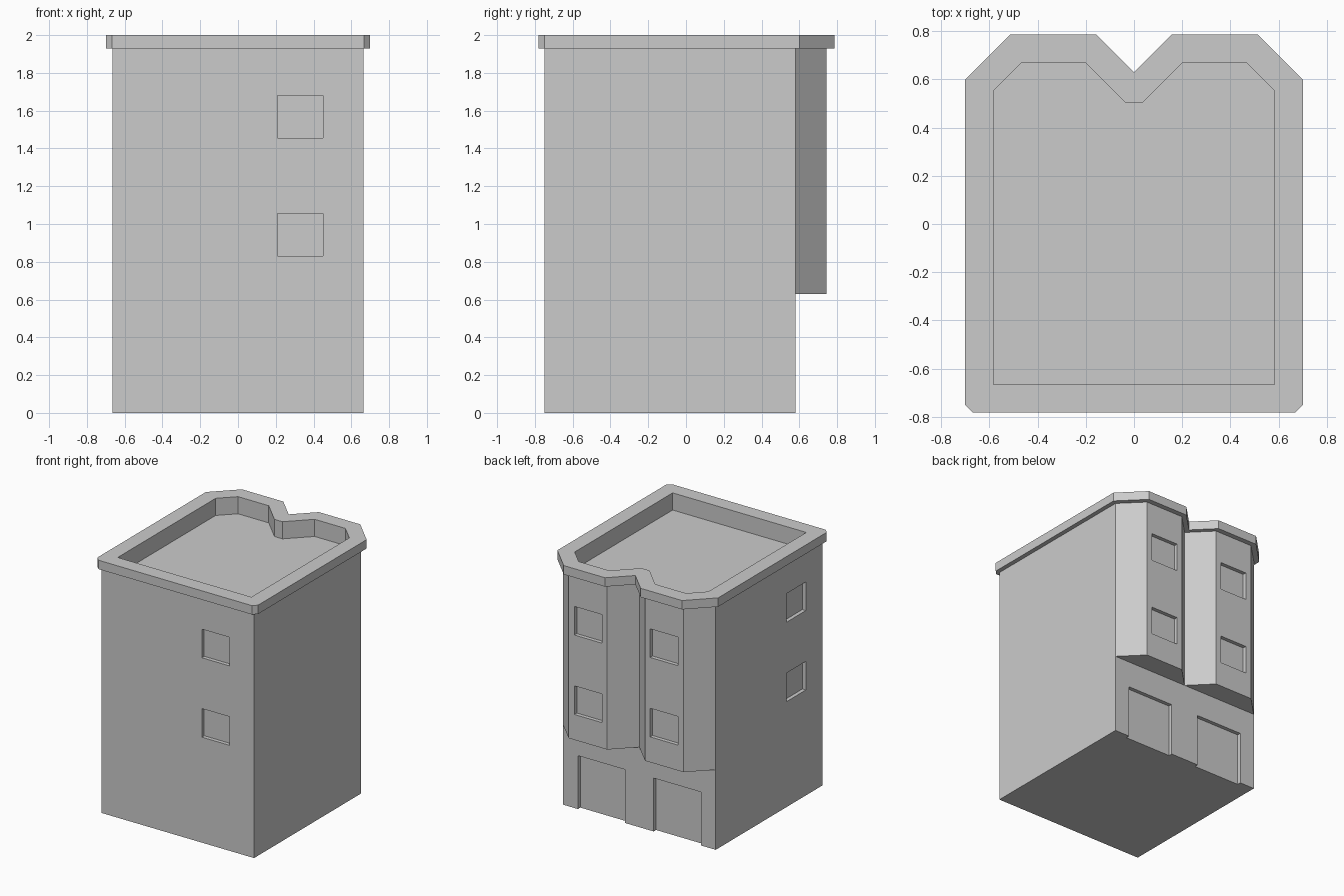
import bpy, bmesh
from mathutils import Matrix

cube = bpy.data.objects.get("Cube")
if cube:
    bpy.data.objects.remove(cube, do_unlink=True)

plaster = bpy.data.materials.new("light_grey")
plaster.use_nodes = True
grey = (0.6, 0.6, 0.6, 1)
plaster.diffuse_color = grey
plaster.node_tree.nodes["Principled BSDF"].inputs["Base Color"].default_value = grey


def make_object(name, bm):
    bmesh.ops.recalc_face_normals(bm, faces=bm.faces)
    mesh = bpy.data.meshes.new(name)
    bm.to_mesh(mesh)
    bm.free()
    mesh.materials.append(plaster)
    obj = bpy.data.objects.new(name, mesh)
    bpy.context.collection.objects.link(obj)
    return obj


def outline(half):
    """Mirror a half outline (back notch round to the front) into a full loop."""
    return half + [(-x, y) for x, y in reversed(half)]


def loft(name, sections, closed=False):
    """Skin stacked (outline, height) sections; cap the ends unless closed."""
    bm = bmesh.new()
    loops = [[bm.verts.new((x, y, z)) for x, y in pts] for pts, z in sections]
    pairs = list(zip(loops, loops[1:]))
    if closed:
        pairs.append((loops[-1], loops[0]))
    else:
        bm.faces.new(loops[0])
        bm.faces.new(loops[-1])
    for a, b in pairs:
        for i in range(len(a)):
            j = (i + 1) % len(a)
            bm.faces.new((a[i], a[j], b[j], b[i]))
    bmesh.ops.remove_doubles(bm, verts=bm.verts, dist=0.0005)
    return make_object(name, bm)


# Outlines: each half runs notch, bay front, bay side, two front corner points
WALL_BACK, BAY_BASE, WALL_TOP, DECK, ROOF = 0.58, 0.63, 1.93, 1.865, 2.0
bays = outline([(0, 0.58), (0.165, 0.745), (0.5, 0.745), (0.665, 0.58),
                (0.665, -0.75), (0.665, -0.75)])
ground = [(x, min(y, WALL_BACK)) for x, y in bays]
rim = outline([(0, 0.63), (0.155, 0.785), (0.515, 0.785), (0.7, 0.6),
               (0.7, -0.75), (0.668, -0.782)])
inner = outline([(0.035, 0.503), (0.2, 0.668), (0.467, 0.668), (0.582, 0.553),
                 (0.582, -0.665), (0.582, -0.665)])

# Walls with two overhanging bays and a sunken roof deck
walls = loft("building_walls", [(ground, 0), (ground, BAY_BASE), (bays, BAY_BASE),
                                (bays, WALL_TOP), (inner, WALL_TOP), (inner, DECK)])

# Cornice ring round the roof
loft("cornice", [(rim, WALL_TOP), (rim, ROOF), (inner, ROOF), (inner, WALL_TOP)], closed=True)

# Recesses for the windows and doorways
RECESS = 0.03
cut = bmesh.new()


def add_recess(low, high):
    size = [h - l for l, h in zip(low, high)]
    centre = [(l + h) / 2 for l, h in zip(low, high)]
    matrix = Matrix.Translation(centre) @ Matrix.Diagonal((*size, 1))
    bmesh.ops.create_cube(cut, size=1, matrix=matrix)


for z0, z1 in ((0.83, 1.055), (1.455, 1.68)):
    add_recess((0.21, -0.85, z0), (0.45, -0.75 + RECESS, z1))        # front
    add_recess((-0.75, -0.54, z0), (-0.665 + RECESS, -0.3, z1))      # side
    for x in (-0.45, 0.21):
        add_recess((x, 0.745 - RECESS, z0), (x + 0.24, 0.85, z1))    # bays
for x in (-0.535, 0.125):
    add_recess((x, WALL_BACK - RECESS, -0.1), (x + 0.41, 0.7, 0.42))  # doorways

cutter = make_object("opening_cutter", cut)
cutter.hide_render = True
boolean = walls.modifiers.new("openings", 'BOOLEAN')
boolean.operation = 'DIFFERENCE'
boolean.solver = 'EXACT'
boolean.object = cutter
bpy.context.view_layer.objects.active = walls
bpy.ops.object.modifier_apply(modifier=boolean.name)
bpy.data.objects.remove(cutter, do_unlink=True)
